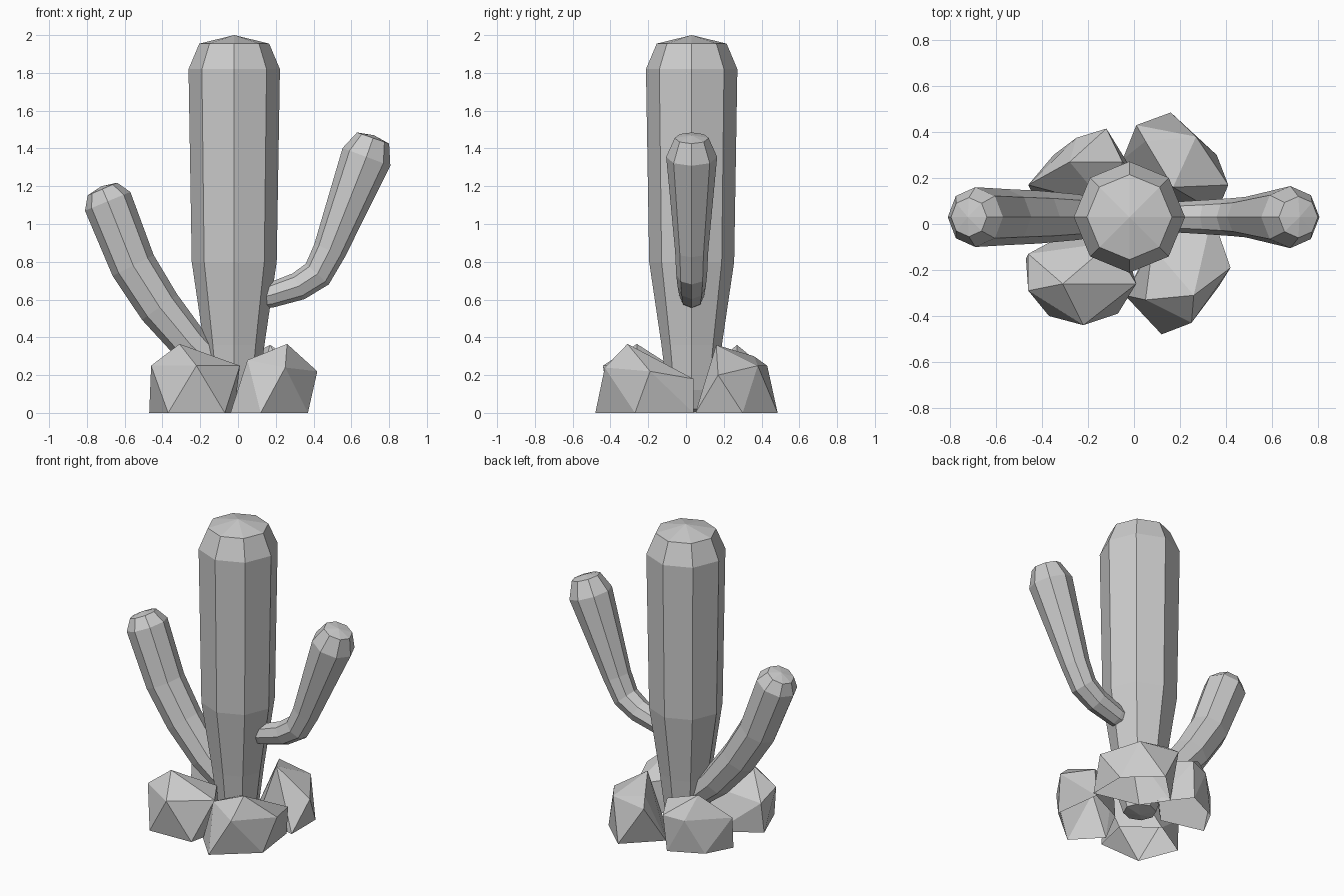
import bpy, bmesh, math
from mathutils import Vector

cube = bpy.data.objects.get("Cube")
if cube:
    bpy.data.objects.remove(cube, do_unlink=True)

grey = bpy.data.materials.new("plain_grey")
grey.use_nodes = True
colour = (0.6, 0.6, 0.6, 1)
grey.diffuse_color = colour
grey.node_tree.nodes["Principled BSDF"].inputs["Base Color"].default_value = colour

AXIS_X, AXIS_Y, SIDES = -0.02, 0.03, 8


def finish(bm, name):
    mesh = bpy.data.meshes.new(name)
    bm.to_mesh(mesh)
    bm.free()
    mesh.materials.append(grey)
    obj = bpy.data.objects.new(name, mesh)
    bpy.context.collection.objects.link(obj)
    return obj


def stem(name, path, start, end):
    """Eight-sided tube along (x, z, radius) stations, with a point at each end."""
    bm = bmesh.new()
    centres = [Vector((x, AXIS_Y, z)) for x, z, r in path]
    rings = []
    for i, c in enumerate(centres):
        before = (c - centres[i - 1]).normalized() if i else Vector()
        after = (centres[i + 1] - c).normalized() if i + 1 < len(centres) else Vector()
        along = (before + after).normalized()
        side = Vector((0, 1, 0)).cross(along)
        ring = []
        for k in range(SIDES):
            a = math.tau * k / SIDES
            offset = side * math.cos(a) + Vector((0, math.sin(a), 0))
            ring.append(bm.verts.new(c + offset * path[i][2]))
        rings.append(ring)
    for low, high in zip(rings, rings[1:]):
        for k in range(SIDES):
            n = (k + 1) % SIDES
            bm.faces.new((low[k], low[n], high[n], high[k]))
    for ring, (x, z) in ((rings[0], start), (rings[-1], end)):
        tip = bm.verts.new((x, AXIS_Y, z))
        for k in range(SIDES):
            bm.faces.new((ring[k], ring[(k + 1) % SIDES], tip))
    bmesh.ops.recalc_face_normals(bm, faces=bm.faces)
    return finish(bm, name)


def rock(name, points):
    """Faceted boulder wrapped around a few corners, open underneath."""
    bm = bmesh.new()
    for p in points:
        bm.verts.new(p)
    bmesh.ops.convex_hull(bm, input=bm.verts[:])
    bmesh.ops.recalc_face_normals(bm, faces=bm.faces)
    floor = [f for f in bm.faces if max(v.co.z for v in f.verts) < 0.01]
    bmesh.ops.delete(bm, geom=floor, context='FACES')
    loose = [v for v in bm.verts if not v.link_faces]
    bmesh.ops.delete(bm, geom=loose, context='VERTS')
    return finish(bm, name)


# Upright trunk, narrow at the foot and domed on top
trunk = [(0.02, 0.10), (0.12, 0.13), (0.36, 0.16), (0.80, 0.225), (1.82, 0.242), (1.955, 0.185)]
stem("trunk", [(AXIS_X, z, r) for z, r in trunk], (AXIS_X, 0.0), (AXIS_X, 2.0))

# Two bent arms
stem("right_arm",
     [(-0.12, 0.24, 0.08), (-0.25, 0.36, 0.1), (-0.415, 0.56, 0.115),
      (-0.555, 0.78, 0.122), (-0.69, 1.12, 0.13), (-0.718, 1.185, 0.085)],
     (-0.08, 0.2), (-0.723, 1.2))
stem("left_arm",
     [(0.1, 0.61, 0.06), (0.17, 0.622, 0.066), (0.32, 0.67, 0.075), (0.42, 0.735, 0.082),
      (0.485, 0.86, 0.088), (0.68, 1.355, 0.135), (0.715, 1.455, 0.09)],
     (0.06, 0.6), (0.72, 1.47))

# Ring of boulders around the foot
rock("front_right_rock", [
    (-0.31, -0.26, 0.365), (-0.46, -0.29, 0.25), (-0.22, -0.44, 0.25), (0.01, -0.26, 0.25),
    (-0.1, -0.08, 0.25), (-0.46, -0.13, 0.2), (-0.47, -0.15, 0), (-0.37, -0.4, 0),
    (-0.07, -0.39, 0), (-0.02, -0.16, 0), (-0.22, 0, 0)])
rock("front_left_rock", [
    (0.26, -0.31, 0.365), (0.42, -0.19, 0.22), (0.25, -0.43, 0.24), (0.05, -0.33, 0.28),
    (0.34, 0.04, 0.18), (0.08, -0.1, 0.24), (0.12, -0.48, 0), (0.37, -0.27, 0),
    (-0.04, -0.31, 0), (0.33, 0.04, 0), (0.08, -0.08, 0)])
rock("back_left_rock", [
    (0.17, 0.16, 0.36), (0.05, 0.36, 0.3), (0.01, 0.43, 0.25), (0.27, 0.38, 0.25),
    (0.41, 0.17, 0.2), (0.16, 0.485, 0), (0.36, 0.3, 0), (0.36, 0.05, 0),
    (-0.05, 0.28, 0), (0.06, 0.12, 0)])
rock("back_right_rock", [
    (-0.28, 0.27, 0.36), (-0.46, 0.17, 0.22), (-0.25, 0.375, 0.22), (-0.12, 0.415, 0.24),
    (-0.05, 0.27, 0.28), (-0.12, 0.08, 0.2), (-0.44, 0.13, 0), (-0.35, 0.3, 0),
    (-0.14, 0.4, 0), (0, 0.22, 0), (-0.16, 0.06, 0)])
